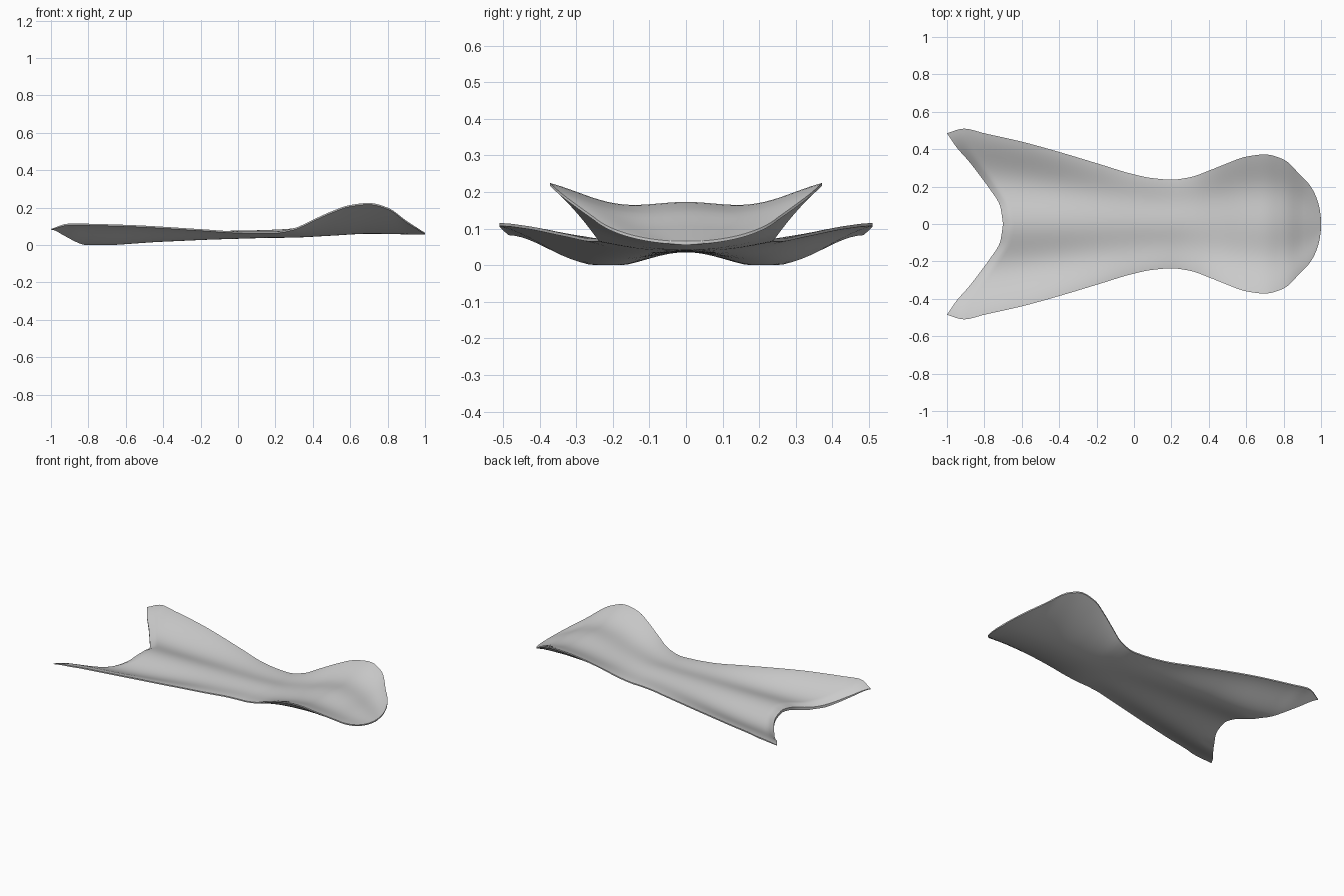
import bpy, bmesh, math

if "Cube" in bpy.data.objects:
    bpy.data.objects.remove(bpy.data.objects["Cube"])


def curve(points):
    """Smooth interpolator through (x, value) points (monotone cubic)."""
    xs = [p[0] for p in points]
    ys = [p[1] for p in points]
    n = len(xs)
    d = [(ys[i + 1] - ys[i]) / (xs[i + 1] - xs[i]) for i in range(n - 1)]
    m = [d[0]] + [0 if d[i - 1] * d[i] <= 0 else 2 * d[i - 1] * d[i] / (d[i - 1] + d[i])
                  for i in range(1, n - 1)] + [d[-1]]

    def f(x):
        x = min(max(x, xs[0]), xs[-1])
        i = max(k for k in range(n - 1) if xs[k] <= x)
        h = xs[i + 1] - xs[i]
        t = (x - xs[i]) / h
        return (ys[i] * (1 + 2 * t) * (1 - t) ** 2 + m[i] * h * t * (1 - t) ** 2
                + ys[i + 1] * t * t * (3 - 2 * t) + m[i + 1] * h * t * t * (t - 1))
    return f


# Plan outline: half width along the length, and the notch cut into the tail
width = curve([(-1, .485), (-.91, .51), (-.8, .485), (-.6, .44), (-.4, .385), (-.2, .325),
               (0, .265), (.1, .245), (.2, .237), (.3, .25), (.4, .285), (.5, .325),
               (.6, .36), (.7, .372), (.8, .345), (.9, .25)])
notch = curve([(0, .3), (.2, .285), (.416, .22), (.6, .145), (.79, .06), (1, 0)])

# Heights: side rim, ridge of the top, keel of the underside, depth of the two troughs
rim = curve([(-1, .09), (-.9, .115), (-.6, .108), (-.2, .085), (0, .073), (.2, .072), (.3, .09),
             (.4, .135), (.5, .18), (.6, .214), (.7, .225), (.8, .2), (.9, .13), (1, .065)])
ridge = curve([(-1, .07), (-.7, .07), (0, .077), (.25, .085), (.45, .12), (.6, .16),
               (.7, .173), (.8, .155), (.9, .11), (1, .066)])
keel = curve([(-1, .035), (0, .036), (.3, .04), (.5, .05), (.7, .06), (1, .055)])
trough_top = curve([(-1, .05), (-.6, .042), (0, .012), (.3, .008), (.7, .018), (1, 0)])
trough_under = curve([(-1, .055), (-.8, .056), (-.4, .03), (0, .008), (.3, 0), (1, 0)])


def half_width(x):
    if x <= .9:
        return width(x)
    t = (x - .9) / .1
    return .25 * math.sqrt(max(0, 1 - t)) * (1 + .18 * t)


def point(s, v, top):
    a = abs(v)
    blend = max(0, (.2 - s) / 1.2)
    x = s + notch(a) * blend ** 1.5
    y = v * half_width(x)
    wave = math.sin(math.pi * a) ** 2
    up = ridge(x) + (rim(x) - ridge(x)) * a ** 2 - trough_top(x) * wave
    low = keel(x) + (rim(x) - .008 - keel(x)) * a ** 1.9 - trough_under(x) * wave
    # thin the shell toward the notched edge
    k = 1 - .5 * max(0, 1 - (s + 1) / .06)
    if top:
        return (x, y, low + (up - low) * k)
    return (x, y, max(low, 0))


# Seat shell: top and underside grids joined round the rim
NU, NV = 110, 48
stations = [-1 + 1.9 * i / 80 for i in range(80)]
stations += [.9 + .1 * math.sin(math.pi / 2 * i / (NU - 80)) for i in range(NU - 79)]
bm = bmesh.new()
grids = []
for top in (True, False):
    grids.append([[bm.verts.new(point(s, 2 * j / NV - 1, top)) for j in range(NV + 1)]
                  for s in stations])
up, low = grids
for i in range(NU):
    for j in range(NV):
        bm.faces.new((up[i][j], up[i + 1][j], up[i + 1][j + 1], up[i][j + 1]))
        bm.faces.new((low[i][j], low[i][j + 1], low[i + 1][j + 1], low[i + 1][j]))
    for j in (0, NV):
        bm.faces.new((up[i][j], low[i][j], low[i + 1][j], up[i + 1][j]))
for i in (0, NU):
    for j in range(NV):
        bm.faces.new((up[i][j], up[i][j + 1], low[i][j + 1], low[i][j]))
bmesh.ops.remove_doubles(bm, verts=bm.verts, dist=.0002)
bmesh.ops.recalc_face_normals(bm, faces=bm.faces)

mesh = bpy.data.meshes.new("seat_shell")
bm.to_mesh(mesh)
bm.free()
seat = bpy.data.objects.new("seat_shell", mesh)
bpy.context.collection.objects.link(seat)
bpy.context.view_layer.objects.active = seat
seat.select_set(True)
bpy.ops.object.shade_smooth_by_angle(angle=math.radians(50))
